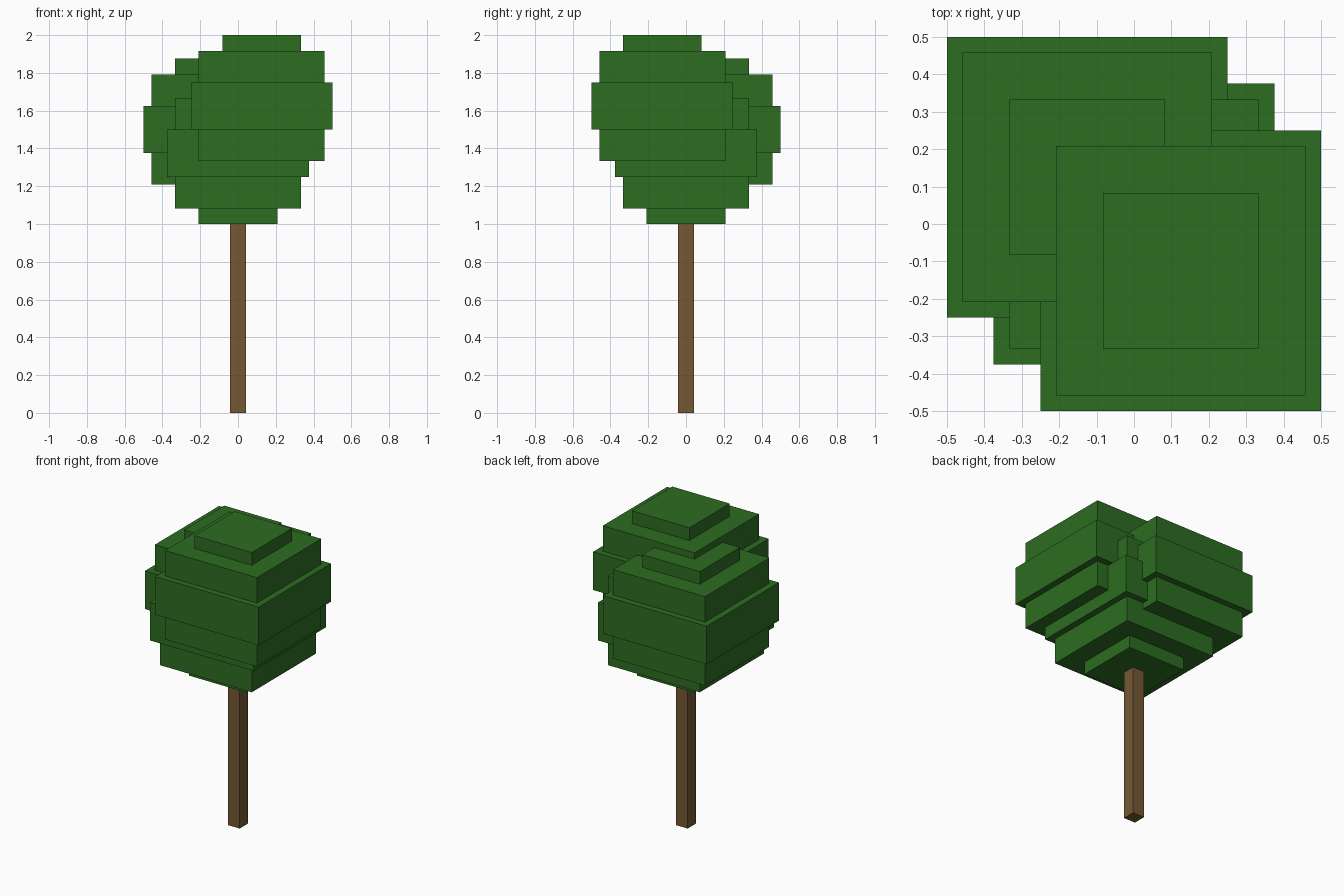
import bpy, bmesh

if "Cube" in bpy.data.objects:
    bpy.data.objects.remove(bpy.data.objects["Cube"])

U = 1 / 24  # block unit the whole tree is built on


def material(name, rgb):
    m = bpy.data.materials.new(name)
    m.diffuse_color = (*rgb, 1)
    m.use_nodes = True
    m.node_tree.nodes["Principled BSDF"].inputs["Base Color"].default_value = m.diffuse_color
    return m


leaf_green = material("leaf green", (0.026, 0.153, 0.016))
bark_brown = material("bark brown", (0.178, 0.098, 0.034))


def stepped_block(name, centre, rings, mat):
    """Closed square tower through (half width, height) rings, in block units."""
    bm = bmesh.new()
    loops = []
    for half, z in rings:
        loops.append([bm.verts.new(((centre[0] + sx * half) * U,
                                    (centre[1] + sy * half) * U,
                                    (centre[2] + z) * U))
                      for sx, sy in ((-1, -1), (1, -1), (1, 1), (-1, 1))])
    bm.faces.new(loops[0][::-1])
    for a, b in zip(loops, loops[1:]):
        for i in range(4):
            j = (i + 1) % 4
            bm.faces.new((a[i], a[j], b[j], b[i]))
    bm.faces.new(loops[-1])
    bmesh.ops.recalc_face_normals(bm, faces=bm.faces)
    me = bpy.data.meshes.new(name)
    bm.to_mesh(me)
    bm.free()
    me.materials.append(mat)
    ob = bpy.data.objects.new(name, me)
    bpy.context.collection.objects.link(ob)
    return ob


# Trunk
stepped_block("trunk", (0, 0, 0), [(1, 0), (1, 24)], bark_brown)

# Terraced leaf clump: (half width, layer thickness) from bottom to top
layers = [(5, 2), (8, 4), (9, 6), (8, 4), (5, 2)]
rings, z = [], 0
for half, thick in layers:
    rings += [(half, z), (half, z + thick)]
    z += thick

# Three overlapping clumps
for name, centre in (("lower_leaf_clump", (0, 0, 24)),
                     ("back_left_leaf_clump", (-3, 3, 27)),
                     ("front_right_leaf_clump", (3, -3, 30))):
    stepped_block(name, centre, rings, leaf_green)
